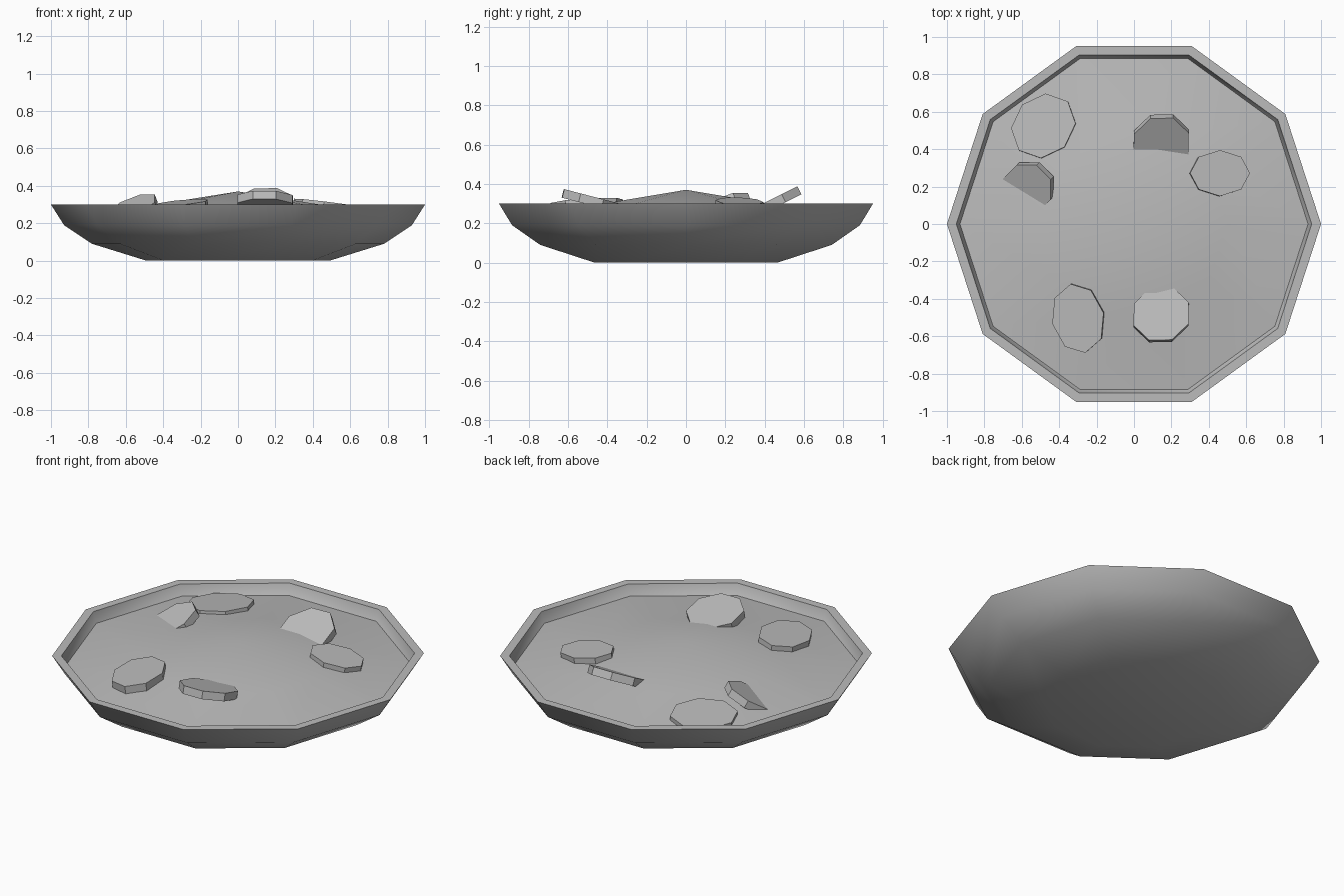
import bpy, bmesh, math
from mathutils import Vector

if "Cube" in bpy.data.objects:
    bpy.data.objects.remove(bpy.data.objects["Cube"], do_unlink=True)

SIDES = 10

grey = bpy.data.materials.new("plain_grey")
grey.use_nodes = True
grey.diffuse_color = (0.5, 0.5, 0.5, 1)
bsdf = grey.node_tree.nodes["Principled BSDF"]
bsdf.inputs["Base Color"].default_value = grey.diffuse_color
bsdf.inputs["Roughness"].default_value = 0.8


def finish(name, bm, smooth_angle=None):
    """Turn a bmesh into a named, shaded object."""
    bmesh.ops.recalc_face_normals(bm, faces=bm.faces)
    mesh = bpy.data.meshes.new(name)
    bm.to_mesh(mesh)
    bm.free()
    mesh.materials.append(grey)
    obj = bpy.data.objects.new(name, mesh)
    bpy.context.collection.objects.link(obj)
    if smooth_angle:
        bpy.ops.object.select_all(action="DESELECT")
        obj.select_set(True)
        bpy.context.view_layer.objects.active = obj
        bpy.ops.object.shade_smooth_by_angle(angle=math.radians(smooth_angle))
    return obj


def lathe(name, profile, smooth_angle):
    """Spin (radius, height) points into a ten-sided shell."""
    bm = bmesh.new()
    verts = [bm.verts.new((r, 0, z)) for r, z in profile]
    edges = [bm.edges.new(pair) for pair in zip(verts, verts[1:])]
    bmesh.ops.spin(bm, geom=verts + edges, cent=(0, 0, 0), axis=(0, 0, 1),
                   angle=math.tau, steps=SIDES, use_duplicate=False)
    bmesh.ops.remove_doubles(bm, verts=bm.verts, dist=0.0001)
    return finish(name, bm, smooth_angle)


def slice_piece(name, centre, radii, turn=0, slope=(0, 0), thick=0.045):
    """Eight-sided slice; centre is on its top face, slope is rise along x and y."""
    bm = bmesh.new()
    t = math.radians(turn)
    down = Vector((slope[0], slope[1], -1)).normalized() * thick
    top = []
    for i in range(8):
        a = math.tau * i / 8
        u, v = radii[0] * math.cos(a), radii[1] * math.sin(a)
        x = u * math.cos(t) - v * math.sin(t)
        y = u * math.sin(t) + v * math.cos(t)
        offset = Vector((x, y, x * slope[0] + y * slope[1]))
        top.append(bm.verts.new(Vector(centre) + offset))
    face = bm.faces.new(top)
    ext = bmesh.ops.extrude_face_region(bm, geom=[face], use_keep_orig=True)
    moved = [g for g in ext["geom"] if isinstance(g, bmesh.types.BMVert)]
    bmesh.ops.translate(bm, verts=moved, vec=down)
    return finish(name, bm)


# Bowl: outer wall, flat rim and inner wall
lathe("bowl", [(0, 0), (0.49, 0), (0.78, 0.09), (0.93, 0.19), (1, 0.3),
               (0.95, 0.3), (0.92, 0.2), (0.76, 0.11), (0.48, 0.03), (0, 0.03)], 50)

# Domed filling
lathe("filling", [(0.936, 0.235), (0.5, 0.29), (0, 0.37)], 50)

# Slices lying on the filling
slice_piece("flat_slice_back_right", (-0.485, 0.525, 0.28), (0.185, 0.16), 45, (0.08, -0.08))
slice_piece("flat_slice_left", (0.46, 0.272, 0.312), (0.16, 0.123), 0, (-0.12, -0.04))
slice_piece("flat_slice_front_right", (-0.3, -0.505, 0.312), (0.188, 0.14), 102, (0.1, 0.07))

# Slices half sunk into the filling
slice_piece("tilted_slice_back", (0.145, 0.425, 0.317), (0.16, 0.15), 22.5, (0, 0.5))
slice_piece("tilted_slice_front", (0.145, -0.48, 0.337), (0.16, 0.15), 22.5, (0, -0.26))
slice_piece("tilted_slice_right", (-0.575, 0.185, 0.283), (0.14, 0.14), 22.5, (0.39, 0.39))
